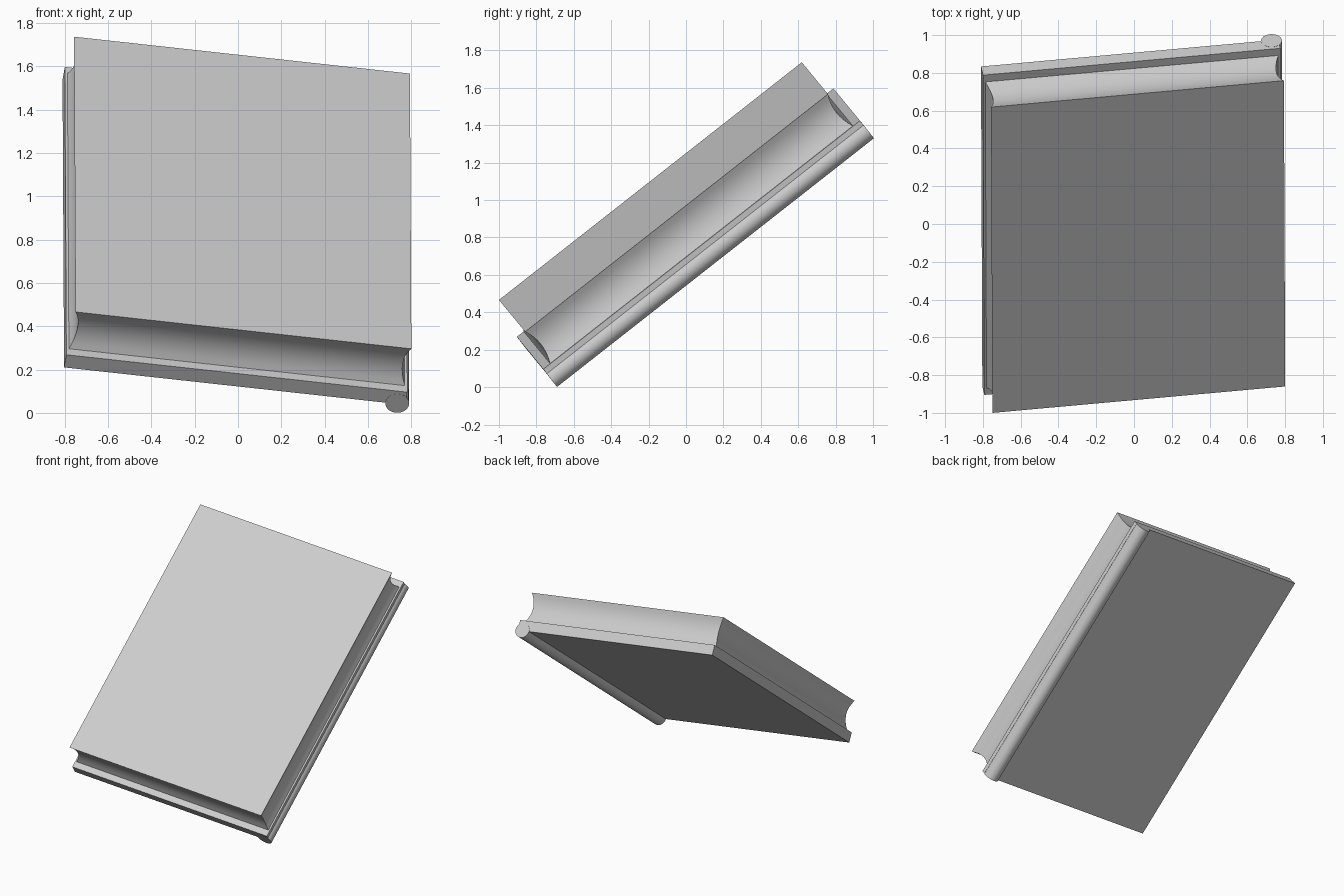
import bpy, bmesh, math
from mathutils import Matrix, Vector

if "Cube" in bpy.data.objects:
    bpy.data.objects.remove(bpy.data.objects["Cube"])

# Tilted frame: u = width, v = length, n = thickness, origin at a top corner
u = Vector((0.99, 0.0894, -0.1086)).normalized()
v = Vector((0, 0.787, 0.617))
v = (v - u * v.dot(u)).normalized()
n = u.cross(v)
FRAME = Matrix.Translation((-0.75, -1.0, 0.466)) @ Matrix((u, v, n)).transposed().to_4x4()
W, L, H = 1.566, 2.058, 0.218
OVER, SIDE, THICK = 0.047, 0.012, 0.075


def finish(name, bm, smooth):
    bmesh.ops.recalc_face_normals(bm, faces=bm.faces)
    me = bpy.data.meshes.new(name)
    bm.to_mesh(me)
    bm.free()
    ob = bpy.data.objects.new(name, me)
    bpy.context.collection.objects.link(ob)
    ob.matrix_world = FRAME
    if smooth:
        bpy.context.view_layer.objects.active = ob
        ob.select_set(True)
        bpy.ops.object.shade_smooth_by_angle(angle=math.radians(30))
        ob.select_set(False)
    return ob


def stack(name, levels, smooth=False):
    """Solid from stacked rectangles (x0, x1, y0, y1, z)."""
    bm = bmesh.new()
    rings = [[bm.verts.new(p) for p in ((a, c, z), (b, c, z), (b, d, z), (a, d, z))]
             for a, b, c, d, z in levels]
    for r, s in zip(rings, rings[1:]):
        for i in range(4):
            j = (i + 1) % 4
            bm.faces.new((r[i], r[j], s[j], s[i]))
    bm.faces.new(rings[0])
    bm.faces.new(rings[-1])
    return finish(name, bm, smooth)


# Page block with hollowed sides
levels = []
STEPS = 8
for k in range(STEPS + 1):
    t = k / STEPS
    d = 0.025 * 4 * t * (1 - t)
    levels.append((d, W - d, d, L - d, -H * t))
stack("page_block", levels, True)

# Cover board beneath the pages
rect = (-SIDE, W + SIDE, -OVER, L + OVER)
stack("cover_board", [rect + (-H,), rect + (-H - THICK,)])

# Round spine along the right lower edge
bm = bmesh.new()
bmesh.ops.create_cone(
    bm, cap_ends=True, segments=24, radius1=0.055, radius2=0.055, depth=L + 2 * OVER + 0.002,
    matrix=Matrix.Translation((1.541, L / 2, -0.289)) @ Matrix.Rotation(math.pi / 2, 4, 'X'))
finish("spine_roll", bm, True)
